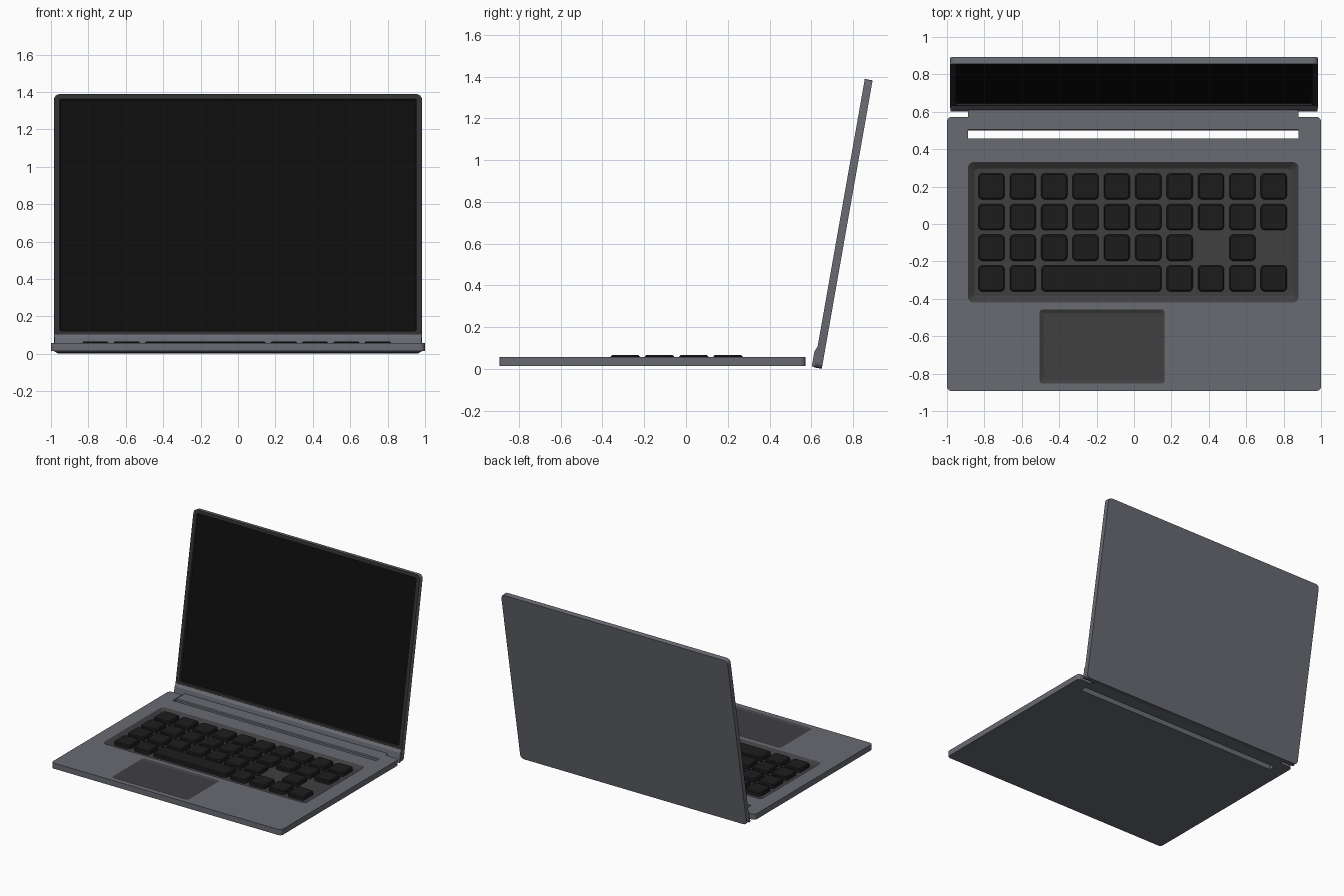
import bpy, bmesh, math

if "Cube" in bpy.data.objects:
    bpy.data.objects.remove(bpy.data.objects["Cube"])


def material(name, r, g, b):
    m = bpy.data.materials.new(name)
    m.diffuse_color = (r, g, b, 1)
    m.use_nodes = True
    m.node_tree.nodes["Principled BSDF"].inputs["Base Color"].default_value = m.diffuse_color
    return m


METAL = material("metal", 0.14, 0.147, 0.17)
WELL = material("well", 0.05, 0.05, 0.053)
BEZEL = material("bezel", 0.03, 0.03, 0.031)
KEY = material("key_black", 0.012, 0.012, 0.012)
GLASS = material("screen_black", 0.004, 0.004, 0.004)


def rrect(x0, x1, y0, y1, r, z, seg=4):
    """Rounded rectangle loop at height z."""
    pts = []
    for i, (cx, cy) in enumerate([(x1 - r, y1 - r), (x0 + r, y1 - r),
                                  (x0 + r, y0 + r), (x1 - r, y0 + r)]):
        for k in range(seg + 1):
            a = math.pi / 2 * (i + k / seg)
            pts.append((cx + r * math.cos(a), cy + r * math.sin(a), z))
    return pts


def loft(name, loops, mats, bands=None, caps=True):
    """Skin matching loops; bands = material index of each step, then of the last cap."""
    bm = bmesh.new()
    rings = [[bm.verts.new(p) for p in loop] for loop in loops]
    n = len(rings[0])
    bands = bands or [0] * len(loops)
    for s, (a, b) in enumerate(zip(rings, rings[1:])):
        for i in range(n):
            j = (i + 1) % n
            bm.faces.new((a[i], a[j], b[j], b[i])).material_index = bands[s]
    bm.faces.new(rings[0][::-1])
    bm.faces.new(rings[-1]).material_index = bands[-1]
    me = bpy.data.meshes.new(name)
    bm.to_mesh(me)
    bm.free()
    for m in mats:
        me.materials.append(m)
    ob = bpy.data.objects.new(name, me)
    bpy.context.collection.objects.link(ob)
    return ob


def cut(target, cutter):
    mod = target.modifiers.new(cutter.name, 'BOOLEAN')
    mod.operation = 'DIFFERENCE'
    mod.solver = 'EXACT'
    mod.material_mode = 'TRANSFER'
    mod.object = cutter
    cutter.hide_render = True
    cutter.hide_set(True)


def recess(name, x0, x1, y0, y1, slope, floor, r):
    """Cutter with sloped walls below the deck surface."""
    s = slope
    return loft(name, [rrect(x0 + s, x1 - s, y0 + s, y1 - s, r * 0.7, floor),
                       rrect(x0, x1, y0, y1, r, TOP),
                       rrect(x0, x1, y0, y1, r, TOP + 0.05)], [WELL])


# Base slab with hinge notch, keyboard well and touchpad
TOP, FLOOR = 0.058, 0.036
base = loft("base", [rrect(-1, 1, -0.893, 0.573, 0.025, 0.014),
                     rrect(-1, 1, -0.893, 0.573, 0.025, TOP)], [METAL])
notch = loft("notch_cutter", [rrect(-0.888, 0.88, 0.457, 0.7, 0.001, z, 1)
                              for z in (-0.05, 0.1)], [METAL])
cut(base, notch)
cut(base, recess("keyboard_cutter", -0.888, 0.88, -0.42, 0.331, 0.035, FLOOR, 0.03))
cut(base, recess("touchpad_cutter", -0.504, 0.163, -0.853, -0.457, 0.02, 0.05, 0.015))


# Keys
def key(name, x0, x1, yc):
    y0, y1, i = yc - 0.07, yc + 0.07, 0.007
    return loft(name, [rrect(x0, x1, y0, y1, 0.022, FLOOR - 0.002),
                       rrect(x0, x1, y0, y1, 0.022, 0.06),
                       rrect(x0 + i, x1 - i, y0 + i, y1 - i, 0.018, 0.066)], [KEY])


smooth = []
PITCH_X, PITCH_Y = 0.1677, 0.164
absent = {(2, 7), (2, 9), (3, 2), (3, 3), (3, 4), (3, 5)}
for row in range(4):
    for col in range(10):
        if (row, col) not in absent:
            x = -0.762 + col * PITCH_X
            smooth.append(key(f"key_{row}_{col}", x - 0.07, x + 0.07, 0.201 - row * PITCH_Y))
smooth.append(key("space_bar", -0.495, 0.148, 0.201 - 3 * PITCH_Y))

# Lid with recessed screen, modelled flat and then tilted open
T = 0.038
lid = loft("lid", [rrect(-0.984, 0.984, 0, 1.402, 0.03, 0),
                   rrect(-0.984, 0.984, 0, 1.402, 0.03, T),
                   rrect(-0.954, 0.954, 0.116, 1.376, 0.008, T),
                   rrect(-0.95, 0.95, 0.12, 1.372, 0.008, T - 0.012)],
           [METAL, BEZEL, GLASS], [0, 1, 1, 2])


def x_profile(name, profile, x0, x1):
    """Prism along x from a (y, z) profile."""
    return loft(name, [[(x, y, z) for y, z in profile] for x in (x0, x1)], [METAL])


# Raised strip along the foot of the lid
strip = x_profile("lid_foot_strip", [(0.002, T - 0.004), (0.098, T - 0.004), (0.098, T + 0.001),
                                     (0.076, T + 0.011), (0.002, T + 0.011)], -0.982, 0.982)
for ob in (lid, strip):
    ob.rotation_euler.x = math.radians(80)
    ob.location = (0, 0.65, 0.001)

# Hinge cover: open-ended channel reaching from the lid into the notch
path = [(0.616, 0.054), (0.506, 0.054), (0.5, 0.048), (0.5, 0.02), (0.506, 0.014), (0.616, 0.014)]
verts = [(x, y, z) for x in (-0.888, 0.88) for y, z in path]
n = len(path)
me = bpy.data.meshes.new("hinge_cover")
me.from_pydata(verts, [], [(i, i + 1, n + i + 1, n + i)[::-1] for i in range(n - 1)])
me.materials.append(METAL)
bpy.context.collection.objects.link(bpy.data.objects.new("hinge_cover", me))

# Outward normals on hand-built prisms
for ob in (strip,):
    bm = bmesh.new()
    bm.from_mesh(ob.data)
    bmesh.ops.recalc_face_normals(bm, faces=bm.faces)
    bm.to_mesh(ob.data)
    bm.free()

# Smooth the rounded corners of lid and keys
bpy.ops.object.select_all(action='DESELECT')
for ob in smooth + [lid]:
    ob.select_set(True)
bpy.context.view_layer.objects.active = lid
bpy.ops.object.shade_smooth_by_angle(angle=math.radians(30))
# Hinge normals face outward
bm = bmesh.new()
bm.from_mesh(me)
bm.normal_update()
top = max(bm.faces, key=lambda f: f.calc_center_median().z)
if top.normal.z < 0:
    bmesh.ops.reverse_faces(bm, faces=bm.faces)
bm.to_mesh(me)
bm.free()
